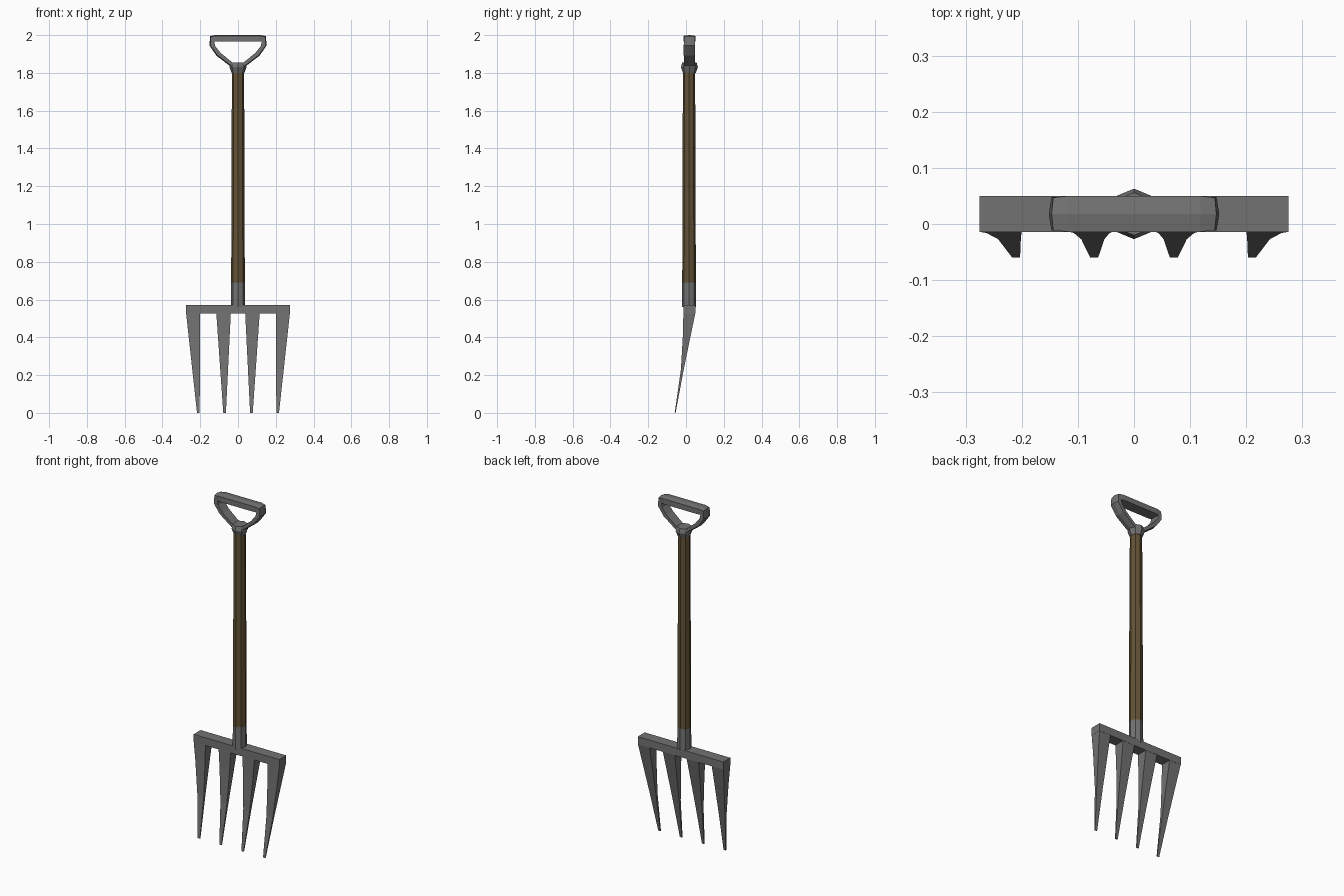
import bpy, bmesh, math
from mathutils import Vector

if "Cube" in bpy.data.objects:
    bpy.data.objects.remove(bpy.data.objects["Cube"])

CY = 0.018  # depth of the shaft axis


def material(name, rgb):
    m = bpy.data.materials.new(name)
    m.diffuse_color = (*rgb, 1)
    m.use_nodes = True
    m.node_tree.nodes["Principled BSDF"].inputs["Base Color"].default_value = m.diffuse_color
    return m


METAL = material("dark_metal", (0.17, 0.17, 0.17))
WOOD = material("brown_wood", (0.125, 0.085, 0.037))


def loft(name, rings, mat, closed=False):
    """Skin a list of equal-length point rings; cap the ends unless closed."""
    bm = bmesh.new()
    vs = [[bm.verts.new(p) for p in r] for r in rings]
    n = len(vs[0])
    pairs = list(zip(vs, vs[1:])) + ([(vs[-1], vs[0])] if closed else [])
    for a, b in pairs:
        for i in range(n):
            j = (i + 1) % n
            bm.faces.new((a[i], a[j], b[j], b[i]))
    if not closed:
        bm.faces.new(vs[0])
        bm.faces.new(vs[-1])
    bmesh.ops.recalc_face_normals(bm, faces=bm.faces)
    me = bpy.data.meshes.new(name)
    bm.to_mesh(me)
    bm.free()
    me.materials.append(mat)
    ob = bpy.data.objects.new(name, me)
    bpy.context.collection.objects.link(ob)
    return ob


def octagon_stack(name, levels, mat, cy=CY):
    """Eight-sided turned part from (z, radius) levels."""
    rings = [[(r * math.cos(k * math.pi / 4), cy + r * math.sin(k * math.pi / 4), z)
              for k in range(8)] for z, r in levels]
    return loft(name, rings, mat)


def rect(x0, x1, y0, y1, z):
    return [(x0, y0, z), (x1, y0, z), (x1, y1, z), (x0, y1, z)]


# Shaft, lower socket and upper collar
octagon_stack("shaft", [(0.67, 0.036), (1.25, 0.035), (1.815, 0.032)], WOOD, 0.016)
octagon_stack("socket", [(0.56, 0.038), (0.69, 0.037)], METAL, 0.016)
octagon_stack("grip_collar", [(1.80, 0.034), (1.83, 0.045), (1.855, 0.038)], METAL)

# Crossbar
loft("crossbar", [rect(-0.275, 0.275, -0.014, 0.05, z) for z in (0.525, 0.57)], METAL)

# Tines: taper sideways in a straight line and curve forward in depth
SIDE = [(0.53, -0.014, 0.05), (0.42, -0.016, 0.027),
        (0.23, -0.027, -0.012), (0.0, -0.06, -0.055)]
TINES = {"outer": ((0.20, 0.275), (0.203, 0.217)),
         "inner": ((0.038, 0.115), (0.064, 0.078))}
for label, (top, tip) in TINES.items():
    for side, s in (("left", -1), ("right", 1)):
        rings = []
        for z, yf, yb in SIDE:
            t = 1 - z / 0.53
            x0, x1 = (s * (a + (b - a) * t) for a, b in zip(top, tip))
            rings.append(rect(x0, x1, yf, yb, z))
        loft(f"{label}_tine_{side}", rings, METAL)

# D-shaped grip: outer and inner outline points with half depth, mirrored in x
HALF = [((0.117, 1.996), (0.10, 1.965), 0.032),
        ((0.144, 1.991), (0.126, 1.965), 0.029),
        ((0.147, 1.945), (0.12, 1.941), 0.030),
        ((0.110, 1.894), (0.092, 1.906), 0.030),
        ((0.034, 1.836), (0.028, 1.854), 0.028)]
rings = []
for s, stations in ((1, HALF), (-1, HALF[::-1])):
    for o, i, h in stations:
        o, i = Vector((s * o[0], o[1])), Vector((s * i[0], i[1]))
        ridge = o + (o - i).normalized() * 0.005
        rings.append([(i.x, CY - h, i.y), (o.x, CY - h, o.y), (ridge.x, CY, ridge.y),
                      (o.x, CY + h, o.y), (i.x, CY + h, i.y)])
loft("d_grip", rings, METAL, closed=True)
